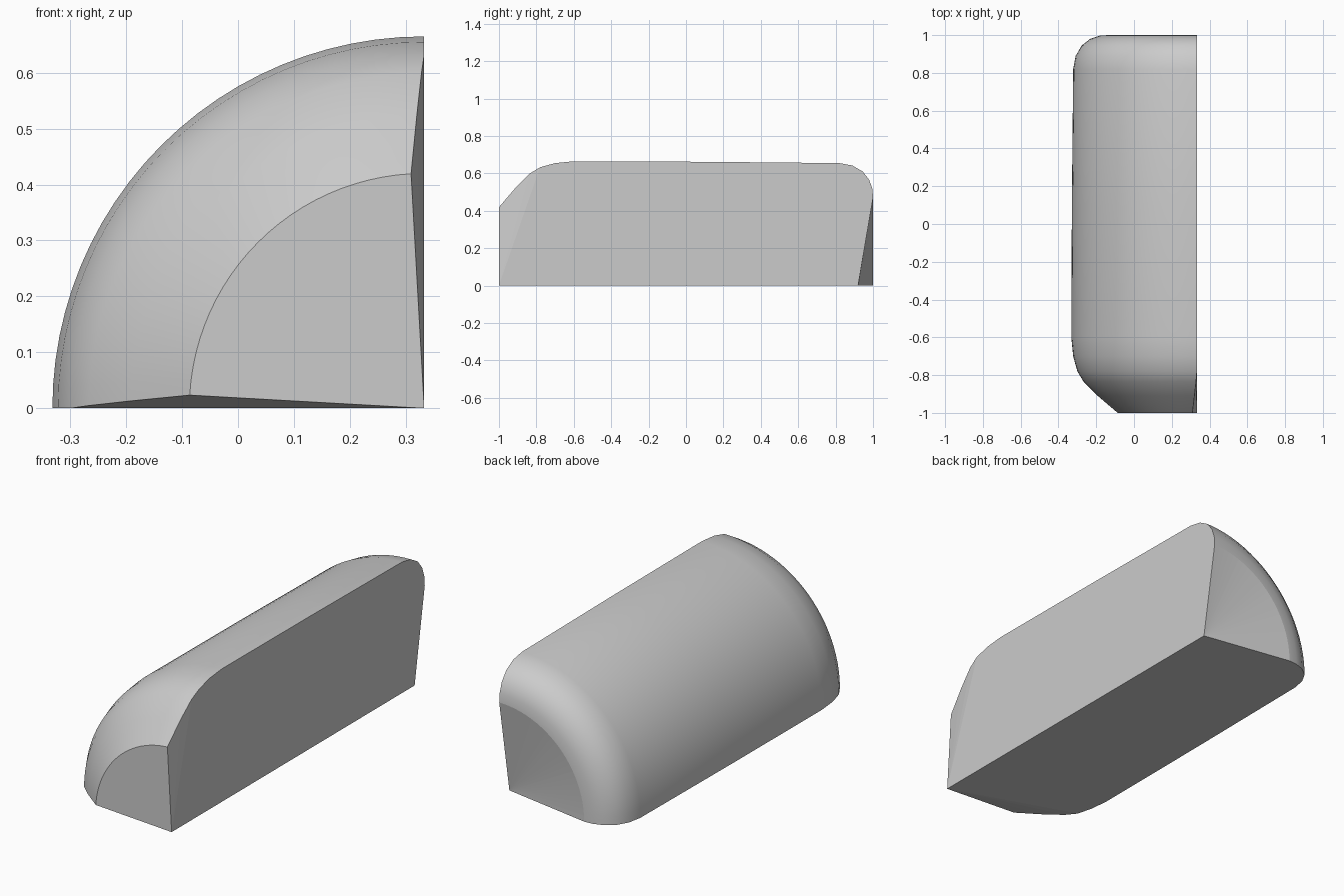
import bpy, bmesh, math

if "Cube" in bpy.data.objects:
    bpy.data.objects.remove(bpy.data.objects["Cube"])

# Quarter-round bar: profile swept a quarter turn about the lower right edge
AXIS_X = 0.333
STEPS = 24
# (y, radius, angular inset at both ends)
PROFILE = [(-1.0, 0.42, 0.056), (-0.91, 0.525, 0.025), (-0.835, 0.6, 0.008),
           (-0.78, 0.633, 0.0), (-0.7, 0.655, 0.0), (-0.6, 0.665, 0.0),
           (0.1, 0.662, 0.0), (0.82, 0.655, 0.0), (0.89, 0.642, 0.0),
           (0.945, 0.61, 0.0), (0.98, 0.565, 0.0), (0.997, 0.515, 0.0),
           (1.0, 0.47, 0.0)]

bm = bmesh.new()


def ring(y, r, inset):
    span = math.pi / 2 - 2 * inset
    return [bm.verts.new((AXIS_X - r * math.cos(inset + span * i / STEPS), y,
                          r * math.sin(inset + span * i / STEPS)))
            for i in range(STEPS + 1)]


rings = [ring(*p) for p in PROFILE]
front = bm.verts.new((AXIS_X, -1.0, 0.0))
back = bm.verts.new((AXIS_X, 0.92, 0.0))

# Rounded outer skin
for a, b in zip(rings, rings[1:]):
    for i in range(STEPS):
        bm.faces.new((a[i], a[i + 1], b[i + 1], b[i])).smooth = True

# Flat front face and shallow hollow back
bm.faces.new([front] + rings[0])
for i in range(STEPS):
    bm.faces.new((back, rings[-1][i + 1], rings[-1][i]))

# Flat underside and flat right side
for end in (0, STEPS):
    bm.faces.new((front, rings[0][end], rings[1][end]))
    bm.faces.new((front, rings[1][end], rings[2][end]))
    bm.faces.new((front, rings[2][end], rings[3][end]))
    bm.faces.new([front] + [r[end] for r in rings[3:]] + [back])

bmesh.ops.recalc_face_normals(bm, faces=bm.faces)
mesh = bpy.data.meshes.new("quarter_round_bar")
bm.to_mesh(mesh)
bm.free()
bar = bpy.data.objects.new("quarter_round_bar", mesh)
bpy.context.collection.objects.link(bar)
